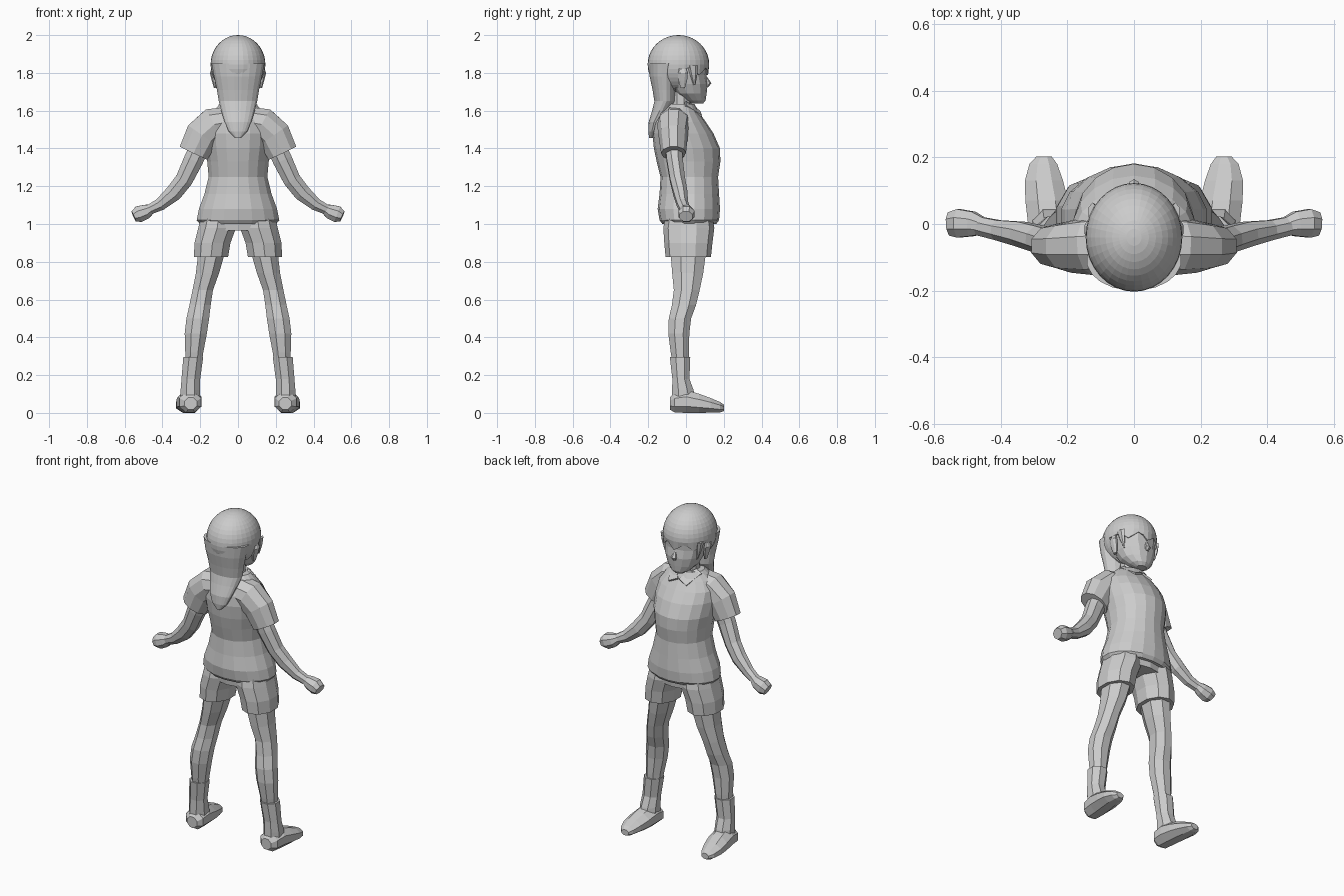
import bpy, bmesh, math
from mathutils import Vector


def finish(name, bm, mirror=False):
    bmesh.ops.recalc_face_normals(bm, faces=bm.faces)
    me = bpy.data.meshes.new(name)
    bm.to_mesh(me)
    bm.free()
    ob = bpy.data.objects.new(name, me)
    bpy.context.collection.objects.link(ob)
    if mirror:
        ob.modifiers.new("mirror", 'MIRROR').use_mirror_merge = False
    return ob


def loft(name, rings, n=10, ref=(0, 1, 0), axis=None, mirror=False, caps=True):
    """Skin elliptical rings (centre, radius u, radius v); axis=None follows the path."""
    bm, loops, v = bmesh.new(), [], Vector(ref)
    for i, (c, ru, rv) in enumerate(rings):
        a, b = rings[max(i - 1, 0)][0], rings[min(i + 1, len(rings) - 1)][0]
        t = Vector(axis) if axis else (Vector(b) - Vector(a)).normalized()
        u = v.cross(t).normalized()
        w = t.cross(u)
        ring = []
        for k in range(n):
            ang = 2 * math.pi * (k + 0.5) / n
            p = Vector(c) + u * ru * math.cos(ang) + w * rv * math.sin(ang)
            p.z = max(p.z, 0)
            ring.append(bm.verts.new(p))
        loops.append(ring)
    for lo, hi in zip(loops, loops[1:]):
        for k in range(n):
            bm.faces.new((lo[k], lo[(k + 1) % n], hi[(k + 1) % n], hi[k]))
    if caps:
        bm.faces.new(loops[0])
        bm.faces.new(loops[-1])
    return finish(name, bm, mirror)


def stack(name, rows, n=10, mirror=False, caps=True):
    """Upright loft from rows of (z, x min, x max, y min, y max)."""
    rings = [(((x0 + x1) / 2, (y0 + y1) / 2, z), (x1 - x0) / 2, (y1 - y0) / 2)
             for z, x0, x1, y0, y1 in rows]
    return loft(name, rings, n, axis=(0, 0, 1), mirror=mirror, caps=caps)


# Shirt body and neck
stack("shirt", [(z, -w, w, a, b) for z, w, a, b in [
    (1.00, .205, -.125, .16), (1.02, .222, -.14, .175), (1.08, .21, -.15, .18),
    (1.16, .18, -.14, .175), (1.25, .158, -.135, .17), (1.33, .165, -.155, .182),
    (1.40, .178, -.17, .18), (1.48, .185, -.178, .145), (1.54, .18, -.17, .105),
    (1.59, .145, -.145, .07), (1.635, .095, -.10, .045)]], 18)
loft("sleeve", [((.05, -.06, 1.54), .085, .09), ((.13, -.065, 1.525), .095, .088),
                ((.19, -.068, 1.47), .095, .078), ((.235, -.066, 1.375), .085, .066)],
     10, mirror=True)
stack("neck", [(1.56, -.065, .065, -.09, .03), (1.70, -.06, .06, -.09, .03)], 10)

# Collar flaps
bm = bmesh.new()
vs = [bm.verts.new(p) for p in [(.004, .075, 1.60), (.06, .085, 1.575),
                                (.105, .0, 1.63), (.07, -.0, 1.65)]]
bm.faces.new(vs)
finish("collar_flap", bm, True).modifiers.new("thick", 'SOLIDIFY').thickness = .012

# Bare arms ending in fists
loft("arm", [((.19, -.065, 1.44), .055, .05), ((.235, -.06, 1.34), .056, .046),
             ((.285, -.045, 1.235), .05, .043), ((.34, -.03, 1.165), .048, .04),
             ((.41, -.018, 1.105), .036, .032), ((.47, -.005, 1.075), .028, .03)],
     8, mirror=True)
loft("fist", [((.455, -.006, 1.083), .025, .028), ((.485, .0, 1.066), .041, .04),
              ((.525, .002, 1.052), .047, .046), ((.552, .0, 1.04), .032, .038)],
     8, mirror=True)

# Shorts: hips and two wide legs
stack("shorts_hips", [(.965, -.17, .17, -.11, .14), (1.06, -.18, .18, -.12, .15)], 14)
stack("shorts_leg", [(.825, .048, .238, -.108, .132), (.90, .035, .235, -.115, .14),
                     (.98, .005, .215, -.12, .15), (1.04, .005, .2, -.11, .14)],
      10, mirror=True)

# Legs
stack("leg", [(.24, .19, .28, -.07, .015), (.32, .18, .283, -.085, .02),
              (.42, .16, .287, -.098, .022), (.50, .148, .278, -.096, .032),
              (.57, .14, .262, -.08, .058), (.65, .128, .245, -.07, .078),
              (.74, .095, .228, -.08, .098), (.86, .06, .215, -.09, .115)],
      8, mirror=True)

# Socks and shoes
stack("sock", [(.06, .195, .31, -.08, .06), (.12, .196, .308, -.078, .045),
               (.18, .196, .303, -.076, .022), (.295, .18, .294, -.09, .027)],
      8, mirror=True)
loft("shoe", [((.25, -.086, .05), .035, .035), ((.252, -.06, .055), .062, .057),
              ((.255, .0, .06), .068, .066), ((.262, .07, .05), .069, .055),
              ((.27, .13, .04), .062, .042), ((.272, .18, .03), .045, .03),
              ((.27, .202, .026), .025, .018)],
     8, ref=(0, 0, 1), axis=(0, 1, 0), mirror=True)

# Face
stack("face", [(1.637, -.03, .03, .03, .09), (1.655, -.06, .06, -.01, .104),
               (1.69, -.092, .092, -.06, .109), (1.74, -.113, .113, -.10, .115),
               (1.79, -.124, .124, -.12, .108), (1.83, -.126, .126, -.13, .112),
               (1.88, -.115, .115, -.13, .10)], 14)
loft("nose", [((0, .105, 1.78), .008, .006), ((0, .115, 1.745), .018, .02),
              ((0, .108, 1.725), .012, .01)], 6, axis=(0, 0, 1))
stack("ear", [(1.72, .112, .128, -.03, -.005), (1.76, .115, .14, -.042, .008),
              (1.80, .12, .15, -.045, .012), (1.825, .122, .14, -.03, .0)],
      8, mirror=True)

# Hair cap, cut away above the face with a jagged fringe
bm = bmesh.new()
bmesh.ops.create_uvsphere(bm, u_segments=32, v_segments=20, radius=1)
for v in bm.verts:
    v.co = Vector((v.co.x * .145, -.04 + v.co.y * .163, 1.845 + v.co.z * .155))
cut = [f for f in bm.faces if f.calc_center_median().z < 1.83
       and f.calc_center_median().y > -.05]
bmesh.ops.delete(bm, geom=cut, context='FACES')
rim = {v for e in bm.edges if e.is_boundary for v in e.verts if v.co.y > 0}
for v in rim:
    k = round(math.atan2(v.co.y + .04, v.co.x) / (math.pi / 16))
    v.co.z += (-.032, -.014, .006, -.006)[k % 4]
    v.co.y -= .004
cap = finish("hair_cap", bm)
cap.modifiers.new("thick", 'SOLIDIFY').thickness = .012

# Back hair tapering to a tail, and locks beside the face
stack("back_hair", [(z, -w, w, a, b) for z, w, a, b in [
    (1.455, .015, -.195, -.175), (1.49, .05, -.2, -.155), (1.54, .072, -.198, -.13),
    (1.60, .09, -.18, -.085), (1.65, .103, -.168, -.055), (1.71, .113, -.178, -.05),
    (1.78, .128, -.193, -.04), (1.85, .142, -.2, -.02)]], 20)
loft("side_lock", [((.124, .035, 1.84), .014, .03), ((.118, .04, 1.79), .012, .02),
                   ((.108, .045, 1.735), .004, .005)], 6, axis=(0, 0, 1), mirror=True)
